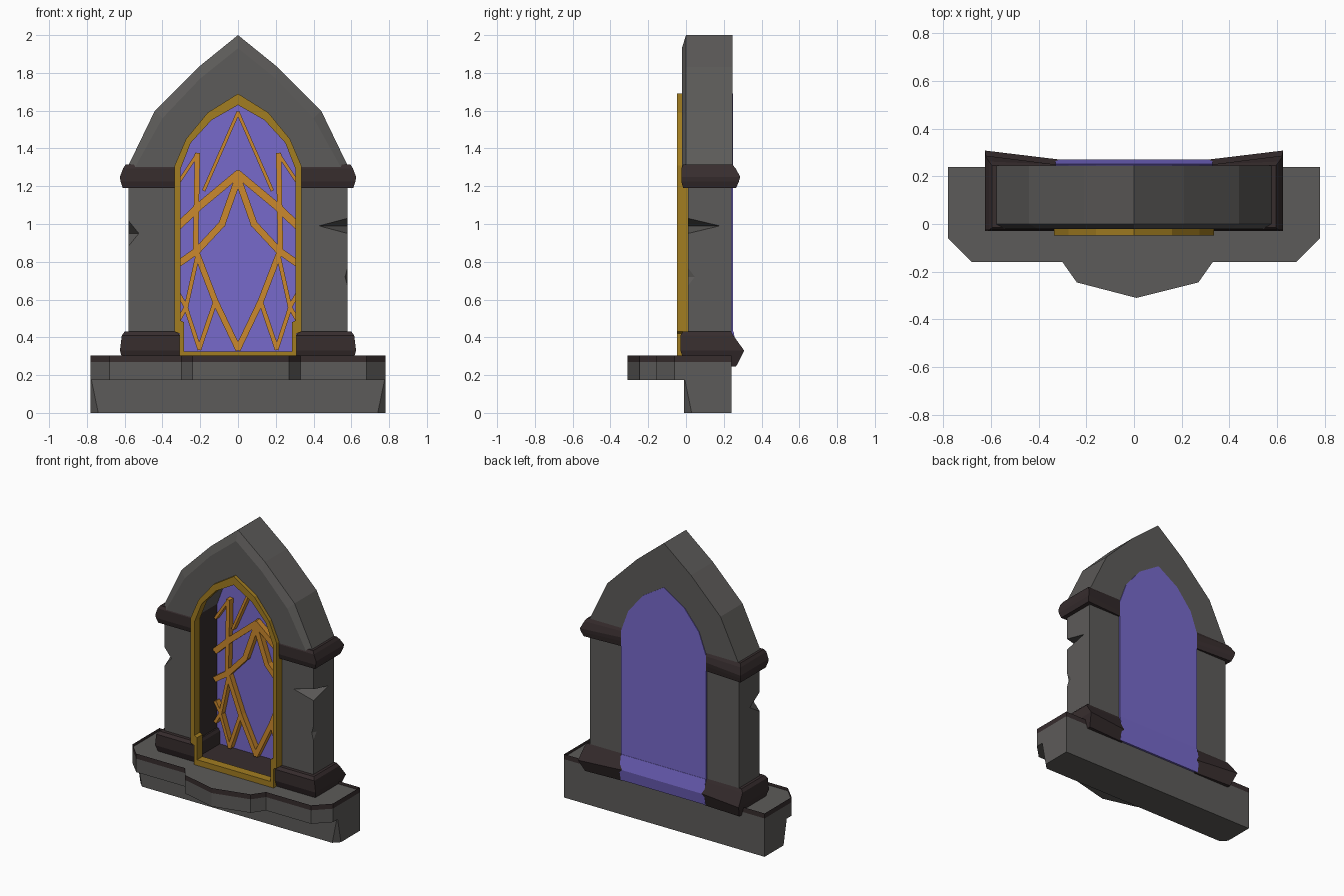
import bpy, bmesh
from mathutils import Vector

if "Cube" in bpy.data.objects:
    bpy.data.objects.remove(bpy.data.objects["Cube"])


def material(name, rgb):
    m = bpy.data.materials.new(name)
    m.diffuse_color = (*rgb, 1)
    m.use_nodes = True
    m.node_tree.nodes["Principled BSDF"].inputs["Base Color"].default_value = m.diffuse_color
    return m


STONE = material("grey stone", (0.108, 0.104, 0.100))
TRIM = material("dark brown stone", (0.038, 0.026, 0.027))
GOLD = material("dull gold", (0.36, 0.205, 0.015))
ORANGE = material("orange metal", (0.60, 0.25, 0.026))
GLASS = material("violet glass", (0.185, 0.142, 0.60))


def finish(name, bm, *mats):
    bmesh.ops.recalc_face_normals(bm, faces=bm.faces)
    me = bpy.data.meshes.new(name)
    bm.to_mesh(me)
    bm.free()
    for m in mats:
        me.materials.append(m)
    ob = bpy.data.objects.new(name, me)
    bpy.context.collection.objects.link(ob)
    return ob


def add_loft(bm, rings, closed=False):
    """Skin equal cross-sections; cap the ends unless the loop is closed."""
    vs = [[bm.verts.new(p) for p in r] for r in rings]
    n = len(vs[0])
    pairs = list(zip(vs, vs[1:])) + ([(vs[-1], vs[0])] if closed else [])
    for a, b in pairs:
        for i in range(n):
            j = (i + 1) % n
            bm.faces.new((a[i], a[j], b[j], b[i]))
    if not closed:
        bm.faces.new(vs[0])
        bm.faces.new(vs[-1])


def loft(name, rings, *mats, closed=False):
    bm = bmesh.new()
    add_loft(bm, rings, closed)
    return finish(name, bm, *mats)


def box(name, x0, x1, y0, y1, z0, z1, *mats):
    return loft(name, [[(x0, y0, z), (x1, y0, z), (x1, y1, z), (x0, y1, z)]
                       for z in (z0, z1)], *mats)


def both(half):
    """Right half of an outline ending at the apex -> full outline."""
    return half + [(-x, z) for x, z in reversed(half[:-1])]


def chip(ob, centre, radii):
    """Cut a pointed chip out of a stone."""
    bm = bmesh.new()
    bmesh.ops.create_uvsphere(bm, u_segments=4, v_segments=2, radius=1)
    for v in bm.verts:
        v.co = Vector(c + r * k for c, r, k in zip(centre, radii, v.co))
    cutter = finish("cutter", bm, STONE)
    cutter.hide_render = True
    mod = ob.modifiers.new("chip", 'BOOLEAN')
    mod.operation, mod.object, mod.solver = 'DIFFERENCE', cutter, 'EXACT'
    bpy.context.view_layer.objects.active = ob
    bpy.ops.object.modifier_apply(modifier=mod.name)
    bpy.data.objects.remove(cutter)


# Plinth with chipped lower front corners
loft("plinth", [[(-.78, .24, z), (-.78, -.01 + c, z), (-.78 + c, -.01, z),
                 (.78 - c, -.01, z), (.78, -.01 + c, z), (.78, .24, z)]
                for z, c in ((0, .04), (.175, .004))], STONE)

# Projecting sill: grey body, dark raised rim, sunk grey top
outline = [(-.78, .24), (-.78, -.06), (-.68, -.16), (-.30, -.16), (-.24, -.245), (.01, -.31),
           (.27, -.245), (.33, -.16), (.68, -.16), (.78, -.06), (.78, .24)]
bm = bmesh.new()
add_loft(bm, [[(x, y, z) for x, y in outline] for z in (.175, .27, .305)])
for f in bm.faces:
    f.material_index = int(f.calc_center_median().z > .28)
top = max(bm.faces, key=lambda f: f.calc_center_median().z)
bmesh.ops.inset_region(bm, faces=[top], thickness=.03)
top.material_index = 0
for v in top.verts:
    v.co.z -= .02
finish("sill", bm, STONE, TRIM)

# Pillars, their bases and their capitals
for s, side in ((-1, "left"), (1, "right")):
    p = box(side + "_pillar", s * .33, s * .58, .01, .24, .40, 1.22, STONE, TRIM)
    for f in p.data.polygons:
        f.material_index = int(f.normal.x * s < -.9)      # dark inner reveal
    if s < 0:
        chip(p, (-.585, 0, .95), (.065, .13, .08))
    else:
        chip(p, (.59, 0, .99), (.17, .19, .045))
        chip(p, (.585, 0, .72), (.022, .06, .08))

    # rings: height, outer x, front y, outer back y, inner back y, inner x
    for part, rings in (
        ("_pillar_base", ((.245, .60, 0, .265, .25, .31), (.33, .625, -.03, .308, .27, .31),
                          (.41, .615, -.03, .25, .25, .31), (.43, .60, -.015, .24, .24, .32))),
        ("_capital", ((1.19, .61, -.015, .265, .25, .33), (1.225, .622, -.025, .28, .25, .33),
                      (1.25, .625, -.025, .287, .25, .33), (1.295, .608, -.025, .262, .25, .33),
                      (1.315, .595, -.015, .245, .245, .33)))):
        loft(side + part, [[(s * xi, yf, z), (s * xo, yf, z), (s * xo, yo, z), (s * xi, yi, z)]
                           for z, xo, yf, yo, yi, xi in rings], TRIM)

# Pointed stone arch with chamfered front edge
outer = both([(.585, 1.30), (.44, 1.60), (.21, 1.83), (0, 2.0)])
chamfer = both([(.545, 1.30), (.40, 1.56), (.20, 1.77), (0, 1.93)])
inner = both([(.33, 1.30), (.275, 1.45), (.16, 1.59), (0, 1.69)])
loft("arch", [[(o[0], .245, o[1]), (o[0], 0, o[1]), (c[0], -.022, c[1]),
               (i[0], -.022, i[1]), (i[0], .245, i[1])]
              for o, c, i in zip(outer, chamfer, inner)], STONE)

# Floor of the opening
box("opening_floor", -.33, .33, .0, .24, .27, .32, TRIM)

# Gold frame around the opening
outer = both([(.31, .285), (.31, .42), (.335, .43), (.335, 1.31),
              (.275, 1.45), (.16, 1.59), (0, 1.69)])
inner = both([(.285, .325), (.285, .48), (.305, .49), (.305, 1.29),
              (.25, 1.43), (.14, 1.55), (0, 1.63)])
loft("gold_frame", [[(o[0], .012, o[1]), (o[0], -.048, o[1]),
                     (i[0], -.048, i[1]), (i[0], .012, i[1])]
                    for o, i in zip(outer, inner)], GOLD, closed=True)

# Glass pane, with the thicker foot seen from behind
pane = both([(.33, .31), (.33, 1.30), (.275, 1.45), (.16, 1.59), (0, 1.69)])
loft("glass", [[(x, y, z) for x, z in pane] for y in (.24, .25)], GLASS)
foot = [(.241, .25), (.255, .25), (.27, .33), (.252, .43), (.241, .43)]
loft("glass_foot", [[(x, y, z) for y, z in foot] for x in (-.33, .33)], GLASS)

# Tracery bars: mirrored polylines in front of the glass (width, points)
bars = [
    (.018, [(0, 1.59), (-.18, 1.18)]),
    (.018, [(-.315, 1.22), (-.215, 1.37)]),
    (.028, [(-.215, 1.37), (-.225, .86)]),
    (.040, [(0, 1.265), (-.21, 1.09), (-.315, .99)]),
    (.036, [(0, 1.24), (-.085, 1.0), (-.215, .86), (-.315, .79)]),
    (.032, [(-.22, .85), (-.12, .59), (0, .34)]),
    (.022, [(-.215, .83), (-.275, .56), (-.315, .49)]),
    (.024, [(-.12, .59), (-.205, .34)]),
    (.022, [(-.315, .63), (-.28, .57), (-.205, .34)]),
]
bm = bmesh.new()
for w, pts in bars:
    for s in (-1, 1):
        for a, b in zip(pts, pts[1:]):
            a, b = Vector((s * a[0], 0, a[1])), Vector((s * b[0], 0, b[1]))
            d = (b - a).normalized()
            n = Vector((d.z, 0, -d.x)) * w / 2
            a, b = a - d * w * .25, b + d * w * .25
            add_loft(bm, [[p + n + Vector((0, .235, 0)), p + n + Vector((0, .195, 0)),
                           p - n + Vector((0, .195, 0)), p - n + Vector((0, .235, 0))]
                          for p in (a, b)])
finish("tracery", bm, ORANGE)
